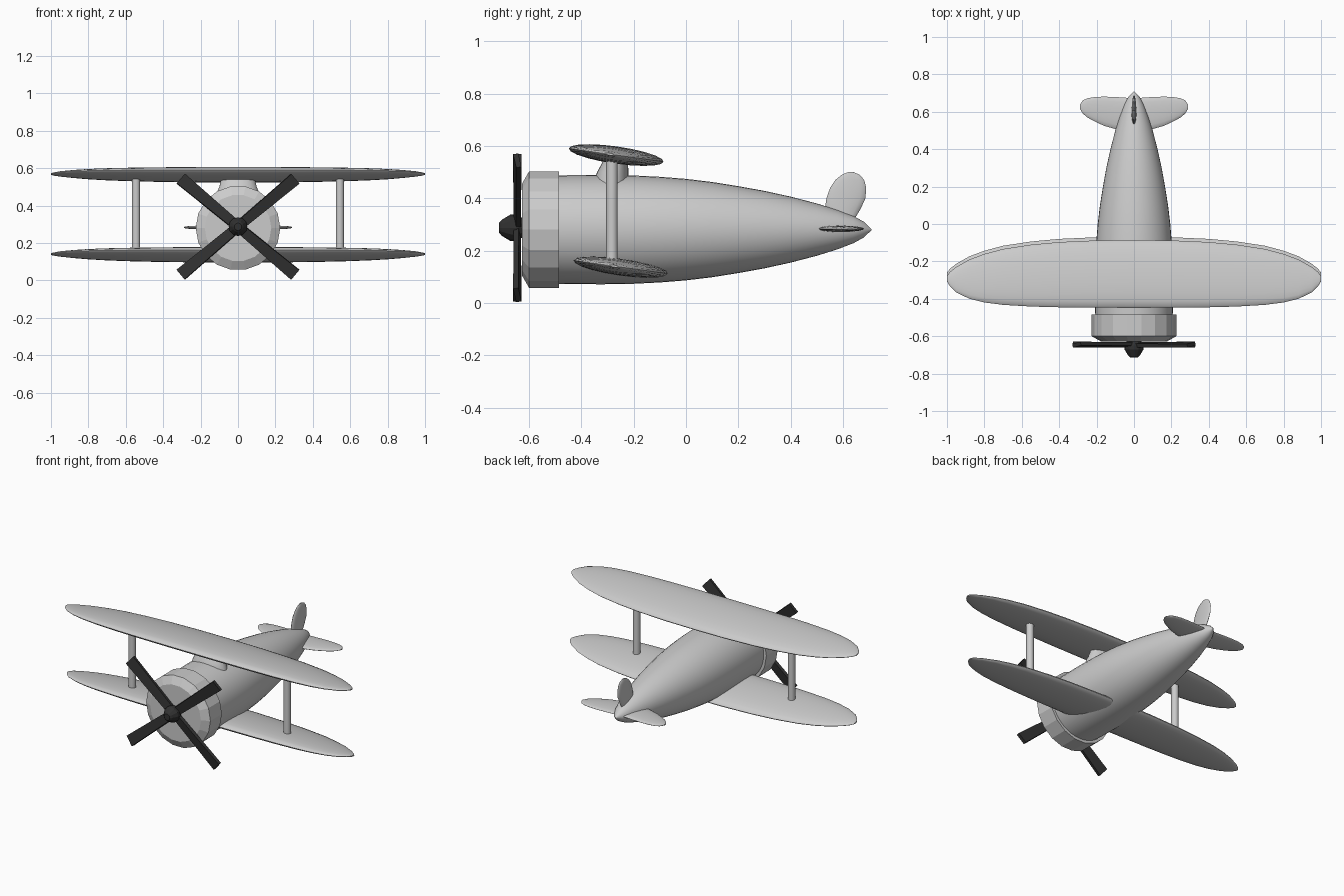
import bpy, bmesh, math
from mathutils import Matrix, Vector

if "Cube" in bpy.data.objects:
    bpy.data.objects.remove(bpy.data.objects["Cube"])


def finish(bm, name, smooth=True, mat=None):
    bmesh.ops.recalc_face_normals(bm, faces=bm.faces)
    me = bpy.data.meshes.new(name)
    bm.to_mesh(me)
    bm.free()
    ob = bpy.data.objects.new(name, me)
    bpy.context.collection.objects.link(ob)
    if mat:
        me.materials.append(mat)
    if smooth:
        bpy.ops.object.select_all(action='DESELECT')
        ob.select_set(True)
        bpy.context.view_layer.objects.active = ob
        bpy.ops.object.shade_smooth_by_angle(angle=math.radians(40))
    return ob


def loft(name, axis, stations, n, smooth=True, mat=None, matrix=None):
    """Skin ellipses (position, centre_u, centre_v, radius_u, radius_v) along an axis."""
    order = {'X': lambda a, u, v: (a, u, v),
             'Y': lambda a, u, v: (u, a, v),
             'Z': lambda a, u, v: (u, v, a)}[axis]
    bm = bmesh.new()
    rings = []
    for a, cu, cv, ru, rv in stations:
        ring = []
        for i in range(n):
            t = 2 * math.pi * i / n
            ring.append(bm.verts.new(order(a, cu + ru * math.cos(t), cv + rv * math.sin(t))))
        rings.append(ring)
    for r0, r1 in zip(rings, rings[1:]):
        for i in range(n):
            j = (i + 1) % n
            bm.faces.new((r0[i], r0[j], r1[j], r1[i]))
    bm.faces.new(rings[0])
    bm.faces.new(rings[-1])
    if matrix:
        bm.transform(matrix)
    return finish(bm, name, smooth, mat)


def lathe(name, profile, z, n, **kw):
    return loft(name, 'Y', [(y, 0, z, r, r) for y, r in profile], n, **kw)


def span(half):
    """Mirror (x, leading, trailing, half_thickness) stations to both sides."""
    full = [(-x, a, b, t) for x, a, b, t in reversed(half[1:])] + half
    return [(x, (a + b) / 2, 0, (b - a) / 2, t) for x, a, b, t in full]


dark = bpy.data.materials.new("dark")
dark.diffuse_color = (0.03, 0.03, 0.03, 1)
dark.use_nodes = True
dark.node_tree.nodes["Principled BSDF"].inputs["Base Color"].default_value = dark.diffuse_color

# Body and engine cowl
lathe("fuselage", [(-0.55, 0.205), (-0.45, 0.208), (-0.32, 0.209), (-0.2, 0.207), (-0.1, 0.202),
                   (0, 0.194), (0.1, 0.182), (0.2, 0.166), (0.3, 0.148), (0.4, 0.126), (0.5, 0.1),
                   (0.58, 0.075), (0.64, 0.052), (0.68, 0.03), (0.71, 0.001)], 0.28, 40)
lathe("engine_cowl", [(-0.627, 0.178), (-0.6, 0.226), (-0.485, 0.226)], 0.28, 18, smooth=False)

# Two stacked wings, leading edge tilted up
wing = span([(0, -0.183, 0.183, 0.033), (0.2, -0.182, 0.181, 0.033), (0.4, -0.18, 0.172, 0.031),
             (0.55, -0.176, 0.158, 0.029), (0.7, -0.167, 0.135, 0.025), (0.8, -0.154, 0.108, 0.021),
             (0.88, -0.134, 0.078, 0.016), (0.95, -0.1, 0.038, 0.011), (0.985, -0.065, 0.01, 0.007),
             (1.0, -0.04, -0.01, 0.004)])
for name, y, z in (("upper_wing", -0.267, 0.565), ("lower_wing", -0.25, 0.137)):
    loft(name, 'X', wing, 20,
         matrix=Matrix.Translation((0, y, z)) @ Matrix.Rotation(math.radians(-8), 4, 'X'))

# Wing struts and centre pylon
for side, x in (("left", -0.545), ("right", 0.545)):
    loft(side + "_wing_strut", 'Z', [(z, x, -0.283, 0.022, 0.022) for z in (0.14, 0.56)], 16)
loft("wing_pylon", 'Z', [(0.42, 0, -0.288, 0.122, 0.068), (0.47, 0, -0.285, 0.112, 0.066),
                         (0.5, 0, -0.28, 0.1, 0.06), (0.56, 0, -0.265, 0.085, 0.042)], 24)

# Tail surfaces
loft("tailplane", 'X', span([(0, 0.50, 0.672, 0.013), (0.1, 0.508, 0.679, 0.012),
                             (0.16, 0.525, 0.681, 0.011), (0.21, 0.548, 0.679, 0.01),
                             (0.25, 0.57, 0.672, 0.008), (0.275, 0.592, 0.66, 0.006),
                             (0.29, 0.617, 0.637, 0.003)]), 16,
     matrix=Matrix.Translation((0, 0, 0.283)))
fin = [(0.28, 0.545, 0.62, 0.013), (0.36, 0.531, 0.668, 0.013), (0.4, 0.537, 0.686, 0.012),
       (0.44, 0.551, 0.689, 0.011), (0.47, 0.571, 0.681, 0.008), (0.49, 0.596, 0.664, 0.006),
       (0.5, 0.62, 0.64, 0.003)]
loft("tail_fin", 'Z', [(z, 0, (a + b) / 2, t, (b - a) / 2) for z, a, b, t in fin], 16)

# Propeller: spinner and four pitched blades
hub_z = 0.287
lathe("spinner", [(-0.714, 0.02), (-0.705, 0.03), (-0.672, 0.05), (-0.65, 0.05), (-0.62, 0.035)],
      hub_z, 12, smooth=False, mat=dark)
for i, deg in enumerate((40, 140, 220, 320)):
    bm = bmesh.new()
    bmesh.ops.create_cube(bm, size=1)
    for v in bm.verts:
        width = 0.068 if v.co.x > 0 else 0.05
        v.co = Vector((0.2 + v.co.x * 0.4, v.co.y * 0.02, v.co.z * width))
    bm.transform(Matrix.Translation((0, -0.645, hub_z))
                 @ Matrix.Rotation(math.radians(-deg), 4, 'Y')
                 @ Matrix.Rotation(math.radians(10), 4, 'X'))
    finish(bm, f"propeller_blade_{i + 1}", False, dark)
